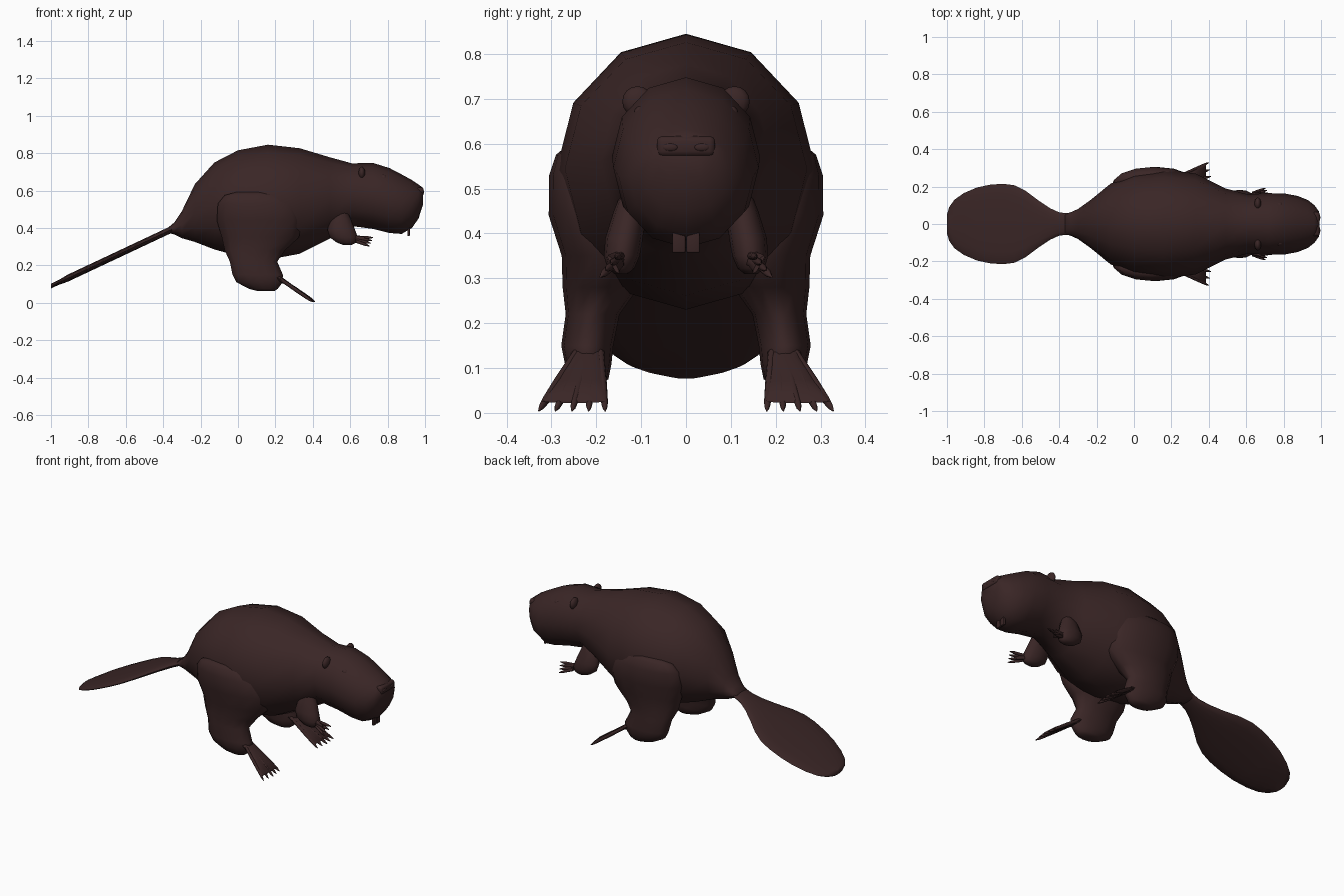
import bpy, bmesh, math
from mathutils import Vector

if "Cube" in bpy.data.objects:
    bpy.data.objects.remove(bpy.data.objects["Cube"])

fur = bpy.data.materials.new("dark brown fur")
fur.diffuse_color = (0.042, 0.019, 0.019, 1)
fur.use_nodes = True
fur.node_tree.nodes["Principled BSDF"].inputs["Base Color"].default_value = fur.diffuse_color


def finish(name, bm, angle=60):
    bmesh.ops.recalc_face_normals(bm, faces=bm.faces)
    me = bpy.data.meshes.new(name)
    bm.to_mesh(me)
    bm.free()
    me.materials.append(fur)
    ob = bpy.data.objects.new(name, me)
    bpy.context.collection.objects.link(ob)
    bpy.ops.object.select_all(action='DESELECT')
    ob.select_set(True)
    bpy.context.view_layer.objects.active = ob
    bpy.ops.object.shade_smooth_by_angle(angle=math.radians(angle))
    return ob


def add_loft(bm, rings, n=12):
    """rings: (centre, half axis u, half axis v)"""
    loops = []
    for c, u, v in rings:
        c, u, v = Vector(c), Vector(u), Vector(v)
        loops.append([bm.verts.new(c + u * math.sin(2 * math.pi * i / n) + v * math.cos(2 * math.pi * i / n))
                      for i in range(n)])
    for a, b in zip(loops, loops[1:]):
        for i in range(n):
            j = (i + 1) % n
            bm.faces.new((a[i], a[j], b[j], b[i]))
    bm.faces.new(loops[0])
    bm.faces.new(loops[-1])


def ring_x(x, y, z, ry, rz):
    return ((x, y, z), (0, ry, 0), (0, 0, rz))


def ring_z(z, x, y, rx, ry):
    return ((x, y, z), (rx, 0, 0), (0, ry, 0))


def loft(name, rings, n=12):
    bm = bmesh.new()
    add_loft(bm, rings, n)
    return finish(name, bm)


def ellipsoid(name, c, r):
    bm = bmesh.new()
    bmesh.ops.create_uvsphere(bm, u_segments=14, v_segments=8, radius=1)
    for v in bm.verts:
        v.co = Vector((v.co.x * r[0] + c[0], v.co.y * r[1] + c[1], v.co.z * r[2] + c[2]))
    return finish(name, bm)


def block(name, c, size, bevel):
    bm = bmesh.new()
    bmesh.ops.create_cube(bm, size=1)
    for v in bm.verts:
        v.co = Vector([v.co[i] * size[i] + c[i] for i in range(3)])
    bmesh.ops.bevel(bm, geom=bm.edges[:], offset=bevel, segments=2, affect='EDGES', profile=0.5)
    return finish(name, bm)


# body and head: x, top, bottom, half width
body = [(-.37, .405, .372, .055), (-.34, .43, .365, .062), (-.30, .49, .345, .08), (-.23, .635, .325, .13),
        (-.126, .75, .285, .215), (0, .815, .25, .27), (.16, .845, .23, .29), (.33, .826, .262, .27),
        (.49, .778, .342, .19), (.61, .745, .41, .158), (.72, .748, .395, .165), (.81, .72, .373, .162),
        (.875, .686, .368, .15), (.93, .656, .40, .128), (.965, .632, .45, .10), (.988, .615, .52, .068)]
loft("body_and_head", [ring_x(x, 0, (t + b) / 2, w, (t - b) / 2) for x, t, b, w in body])

# flat paddle tail
tail = [(-.33, .055), (-.40, .062), (-.45, .085), (-.51, .125), (-.58, .178), (-.64, .207), (-.70, .215),
        (-.77, .21), (-.84, .195), (-.91, .165), (-.96, .13), (-.988, .09), (-1.0, .05)]
loft("tail", [ring_x(x, 0, .39 + .47 * (x + .36), w, .019 if x > -.95 else .013) for x, w in tail], 16)

# nose and front teeth
block("nose", (.968, 0, .594), (.05, .13, .046), .012)
for s in (-1, 1):
    side = "left" if s > 0 else "right"
    block(side + "_tooth", (.912, s * .016, .39), (.014, .029, .066), .003)
    ellipsoid(side + "_nostril", (.991, s * .035, .592), (.005, .018, .009))

    # eye and ear
    ellipsoid(side + "_eye", (.778, s * .1, .666), (.019, .017, .019))
    ear = ellipsoid(side + "_ear", (.662, s * .108, .694), (.018, .034, .034))

    # hind leg: z, x, y, half length, half width
    thigh = [(.592, .09, .245, .10, .025), (.575, .085, .24, .16, .05), (.53, .105, .215, .218, .09),
             (.44, .113, .2, .232, .106), (.35, .12, .185, .212, .092), (.28, .09, .19, .165, .085),
             (.22, .083, .208, .13, .06), (.15, .105, .22, .138, .058), (.11, .115, .218, .127, .052),
             (.075, .135, .215, .08, .042), (.062, .15, .215, .045, .025)]
    loft(side + "_hind_leg", [ring_z(z, x, s * y, a, b) for z, x, y, a, b in thigh], 14)

    # webbed hind foot with five clawed toes
    bm = bmesh.new()
    add_loft(bm, [ring_x(.19, s * .217, .145, .036, .02), ring_x(.25, s * .222, .112, .04, .014),
                  ring_x(.32, s * .235, .067, .056, .008), ring_x(.385, s * .25, .026, .07, .004)], 12)
    for k in range(5):
        y0, y1 = .192 + .013 * k, .18 + .037 * k
        end = .412 - .006 * abs(k - 2)
        toe = []
        for t, r in ((0, .012), (.5, .012), (.82, .010), (.92, .008), (1, .002)):
            toe.append(ring_x(.22 + (end - .22) * t, s * (y0 + (y1 - y0) * t), .131 - .126 * t, r * .8, r))
        add_loft(bm, toe, 8)
    finish(side + "_hind_foot", bm)

    # front leg
    arm = [(.515, .56, .115, .012, .02), (.45, .548, .125, .055, .036), (.39, .552, .138, .074, .042),
           (.35, .565, .143, .075, .04), (.322, .58, .145, .052, .03), (.31, .585, .145, .025, .015)]
    loft(side + "_front_leg", [ring_z(z, x, s * y, a, b) for z, x, y, a, b in arm], 12)

    # paw with four spread fingers
    bm = bmesh.new()
    add_loft(bm, [((.60, s * .145, .347), (0, s * .02, 0), (0, .006, .016)),
                  ((.645, s * .153, .34), (0, s * .012, 0), (0, s * .008, .017)),
                  ((.68, s * .162, .331), (0, s * .006, 0), (0, s * .012, .021))], 8)
    for k in range(4):
        a, b = Vector((.63, s * (.145 + .006 * k), .35 - .007 * k)), \
            Vector((.722 - .006 * k, s * (.155 + .012 * k), .348 - .015 * k))
        add_loft(bm, [(a.lerp(b, t), (0, r, 0), (0, 0, r)) for t, r in ((0, .009), (.7, .008), (1, .002))], 8)
    finish(side + "_front_paw", bm)
